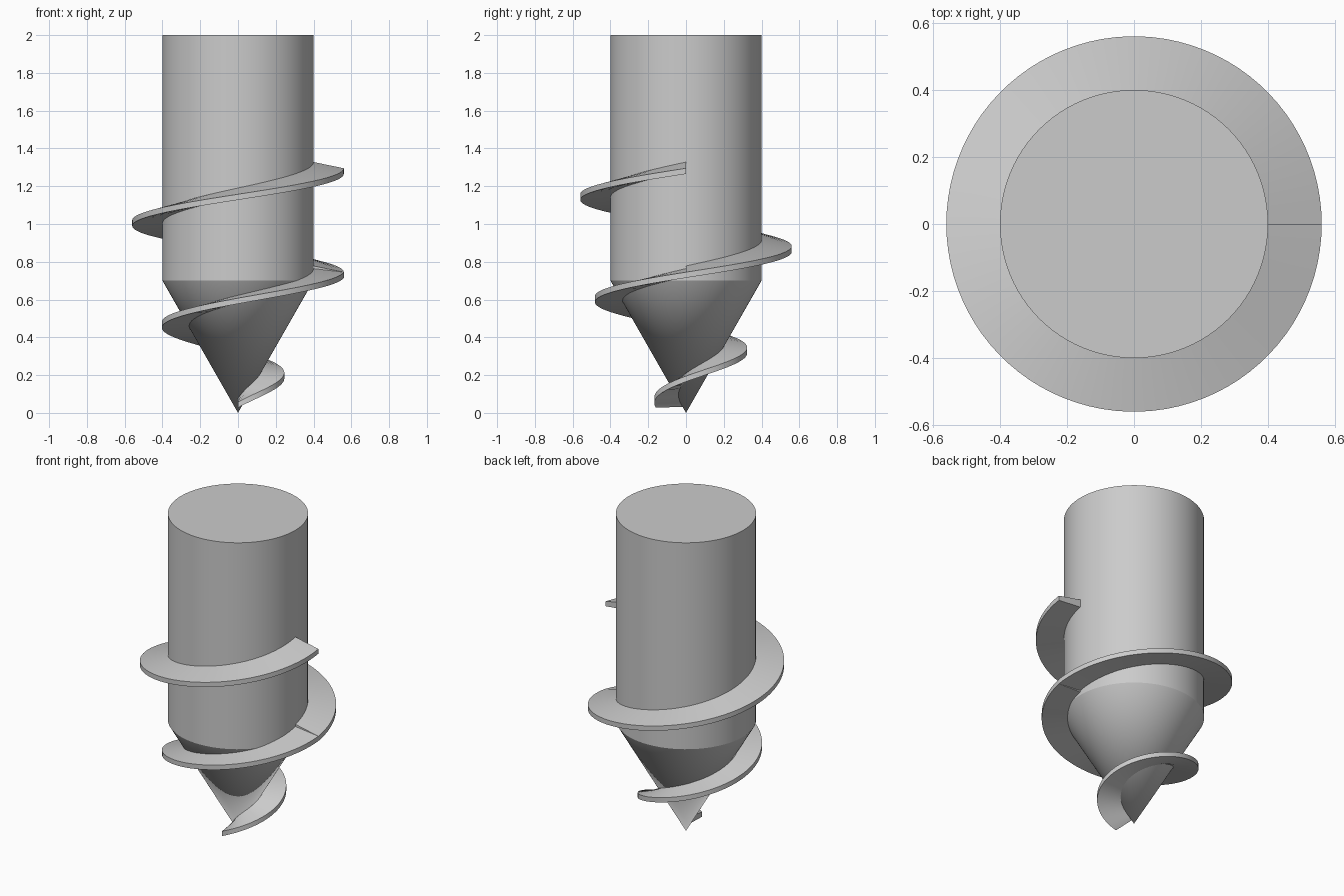
import bpy, bmesh
from math import radians, cos, sin, ceil

cube = bpy.data.objects.get("Cube")
if cube:
    bpy.data.objects.remove(cube, do_unlink=True)

steel = bpy.data.materials.new("grey_steel")
steel.use_nodes = True
grey = (0.6, 0.6, 0.6, 1)
steel.diffuse_color = grey
steel.node_tree.nodes["Principled BSDF"].inputs["Base Color"].default_value = grey

RADIUS, CONE_TOP, HEIGHT = 0.4, 0.7, 2.0
FLIGHT_WIDTH, PITCH, JOIN_Z = 0.16, 0.55, 0.73


def finish(bm, name):
    bmesh.ops.recalc_face_normals(bm, faces=bm.faces)
    mesh = bpy.data.meshes.new(name)
    bm.to_mesh(mesh)
    bm.free()
    obj = bpy.data.objects.new(name, mesh)
    bpy.context.collection.objects.link(obj)
    mesh.materials.append(steel)
    bpy.ops.object.select_all(action='DESELECT')
    obj.select_set(True)
    bpy.context.view_layer.objects.active = obj
    bpy.ops.object.shade_smooth_by_angle(angle=radians(25))
    return obj


def lathe(name, profile, sides=96):
    """Spin a (radius, height) profile around the z axis."""
    bm = bmesh.new()
    verts = [bm.verts.new((r, 0, z)) for r, z in profile]
    edges = [bm.edges.new(pair) for pair in zip(verts, verts[1:])]
    bmesh.ops.spin(bm, geom=verts + edges, cent=(0, 0, 0), axis=(0, 0, 1),
                   angle=radians(360), steps=sides, use_merge=True)
    bmesh.ops.remove_doubles(bm, verts=bm.verts, dist=0.0005)
    return finish(bm, name)


def flight(name, start, end, taper, root_top, root_bottom):
    """Sweep a tapered blade section along a helix; taper is radius per turn."""
    bm = bmesh.new()
    steps = ceil((end - start) / 4)
    rings = []
    for i in range(steps + 1):
        angle = start + (end - start) * i / steps
        turns = angle / 360
        outer = RADIUS + FLIGHT_WIDTH + taper * turns
        # sink the root slightly into the core
        inner = max(outer - FLIGHT_WIDTH - 0.01, 0.005)
        z = JOIN_Z + PITCH * turns
        section = [(inner, z + root_bottom), (outer, z - 0.015),
                   (outer, z + 0.015), (inner, z + root_top)]
        a = radians(angle)
        rings.append([bm.verts.new((r * cos(a), r * sin(a), h))
                      for r, h in section])
    for low, high in zip(rings, rings[1:]):
        for k in range(4):
            n = (k + 1) % 4
            bm.faces.new((low[k], low[n], high[n], high[k]))
    bm.faces.new(rings[0])
    bm.faces.new(rings[-1])
    return finish(bm, name)


# Solid core: pointed tip and straight shaft
lathe("pointed_tip", [(0, 0), (RADIUS, CONE_TOP)])
lathe("shaft", [(RADIUS, CONE_TOP), (RADIUS, HEIGHT), (0, HEIGHT)])

# Helical blades: one widening up the tip, one wrapping the shaft
flight("tip_flight", -450, 0, 0.32, 0.035, -0.01)
flight("shaft_flight", 0, 360, 0, 0.05, 0.0)
